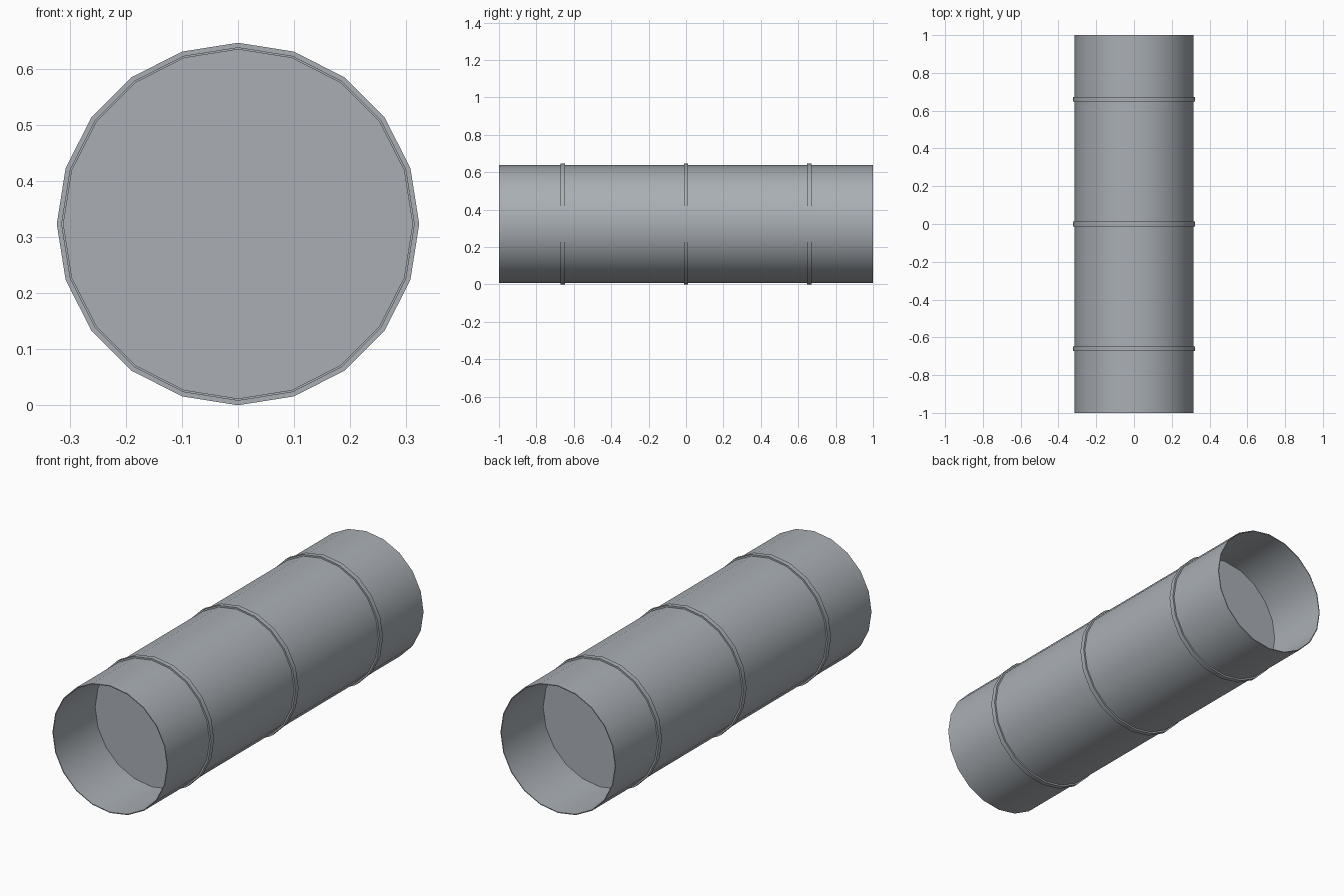
import bpy, math

cube = bpy.data.objects.get("Cube")
if cube:
    bpy.data.objects.remove(cube, do_unlink=True)

SIDES = 20
CENTER_Z = 0.323
RING_R, TUBE_R, INNER_R = 0.323, 0.315, 0.311
RING_HALF = 0.012

steel = bpy.data.materials.new("grey_steel")
steel.use_nodes = True
colour = (0.40, 0.43, 0.46, 1)
steel.diffuse_color = colour
bsdf = next(n for n in steel.node_tree.nodes if n.type == 'BSDF_PRINCIPLED')
bsdf.inputs["Base Color"].default_value = colour


def lathe(name, profile):
    """Spin a closed (radius, y) profile about the y axis."""
    n = len(profile)
    verts, faces = [], []
    for i in range(SIDES):
        a = math.tau * i / SIDES
        verts += [(r * math.cos(a), y, CENTER_Z + r * math.sin(a)) for r, y in profile]
        j = (i + 1) % SIDES
        for k in range(n):
            m = (k + 1) % n
            faces.append((i * n + k, i * n + m, j * n + m, j * n + k))
    return finish(name, verts, faces)


def finish(name, verts, faces):
    mesh = bpy.data.meshes.new(name)
    mesh.from_pydata(verts, [], faces)
    mesh.materials.append(steel)
    obj = bpy.data.objects.new(name, mesh)
    bpy.context.collection.objects.link(obj)
    bpy.ops.object.select_all(action='DESELECT')
    obj.select_set(True)
    bpy.context.view_layer.objects.active = obj
    # Consistent outward normals, then smooth sides with crisp rims
    bpy.ops.object.mode_set(mode='EDIT')
    bpy.ops.mesh.select_all(action='SELECT')
    bpy.ops.mesh.normals_make_consistent(inside=False)
    bpy.ops.object.mode_set(mode='OBJECT')
    bpy.ops.object.shade_smooth_by_angle(angle=math.radians(30))
    return obj


def disc(name, y, half):
    """Solid plate closing the bore."""
    verts = [(TUBE_R * math.cos(math.tau * i / SIDES), y + s * half,
              CENTER_Z + TUBE_R * math.sin(math.tau * i / SIDES))
             for s in (-1, 1) for i in range(SIDES)]
    faces = [tuple(range(SIDES)), tuple(range(SIDES, 2 * SIDES))]
    faces += [(i, (i + 1) % SIDES, SIDES + (i + 1) % SIDES, SIDES + i) for i in range(SIDES)]
    return finish(name, verts, faces)


# Thin open tube
lathe("tube", [(TUBE_R, -1), (TUBE_R, 1), (INNER_R, 1), (INNER_R, -1)])

# Raised bands, with a bulkhead plate inside each one
for label, y in (("front", -0.66), ("middle", 0), ("back", 0.66)):
    lathe(label + "_band", [(RING_R, y - RING_HALF), (RING_R, y + RING_HALF),
                            (INNER_R, y + RING_HALF), (INNER_R, y - RING_HALF)])
    disc(label + "_bulkhead", y, RING_HALF)
